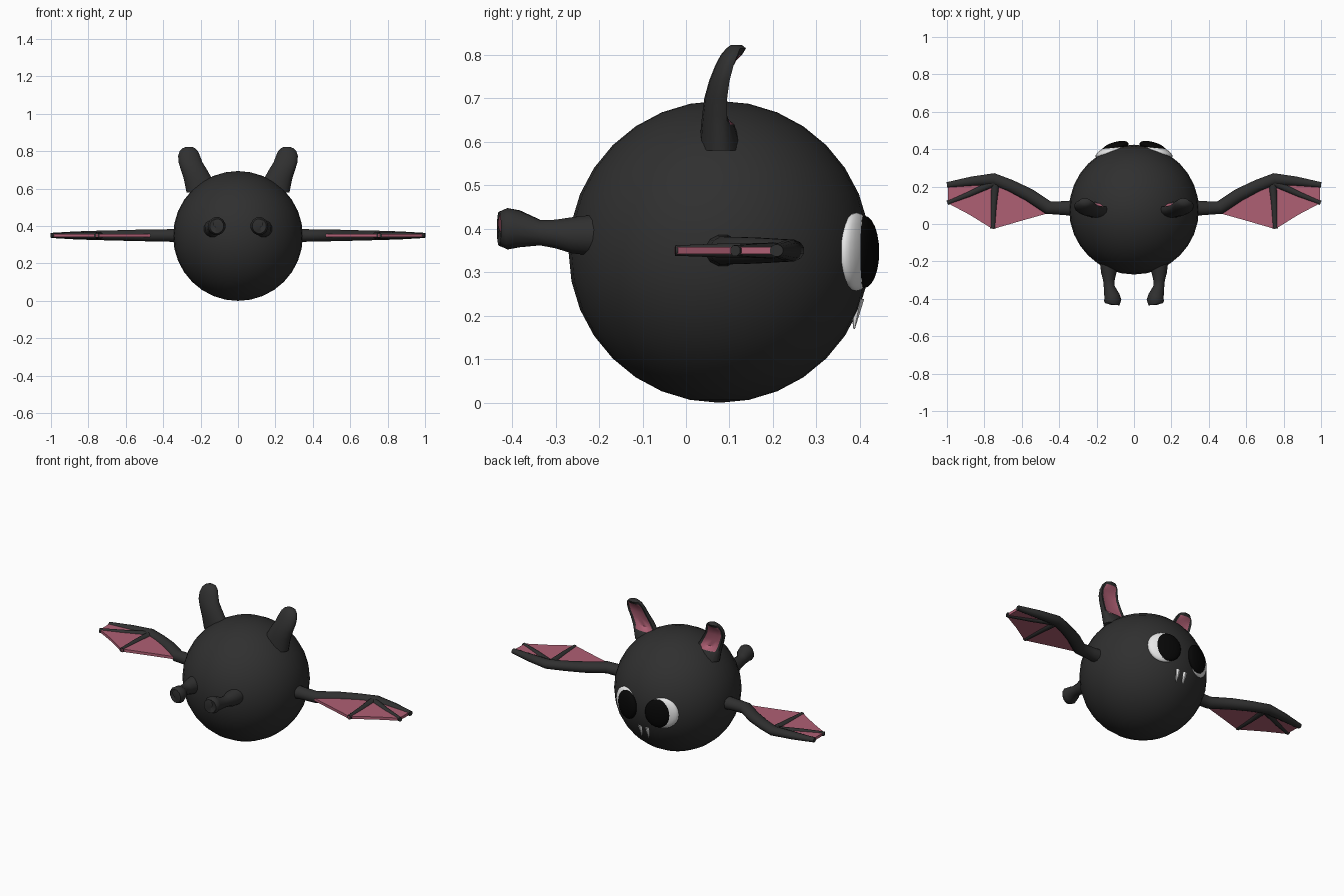
import bpy, bmesh, math
from mathutils import Vector, Matrix

if "Cube" in bpy.data.objects:
    bpy.data.objects.remove(bpy.data.objects["Cube"])

def mat(name, col):
    m = bpy.data.materials.new(name)
    m.diffuse_color = (*col, 1)
    m.use_nodes = True
    m.node_tree.nodes["Principled BSDF"].inputs["Base Color"].default_value = m.diffuse_color
    return m

FUR = mat("charcoal fur", (0.029, 0.029, 0.029))
PINK = mat("dusty pink skin", (0.43, 0.115, 0.175))
WHITE = mat("white", (0.8, 0.8, 0.8))
BLACK = mat("black", (0.002, 0.002, 0.002))
C = Vector((0, 0.077, 0.347))      # body centre
R = 0.347

def finish(bm, name, mats, angle=50):
    bmesh.ops.recalc_face_normals(bm, faces=bm.faces)
    me = bpy.data.meshes.new(name)
    bm.to_mesh(me)
    bm.free()
    for m in mats:
        me.materials.append(m)
    ob = bpy.data.objects.new(name, me)
    bpy.context.collection.objects.link(ob)
    bpy.ops.object.select_all(action='DESELECT')
    ob.select_set(True)
    bpy.context.view_layer.objects.active = ob
    bpy.ops.object.shade_smooth_by_angle(angle=math.radians(angle))
    return ob

def loft(rings):
    """Skin a list of closed rings; returns the bmesh and its end cap."""
    bm = bmesh.new()
    vs = [[bm.verts.new(p) for p in r] for r in rings]
    n = len(vs[0])
    for a, b in zip(vs, vs[1:]):
        for i in range(n):
            j = (i + 1) % n
            bm.faces.new((a[i], a[j], b[j], b[i]))
    bm.faces.new(vs[0])
    cap = bm.faces.new(vs[-1])
    return bm, cap, vs

def tube(path, n):
    """path rows: x, y, z, half width sideways, half height"""
    pts = [Vector(p[:3]) for p in path]
    rings = []
    for k, p in enumerate(path):
        t = pts[min(k + 1, len(pts) - 1)] - pts[max(k - 1, 0)]
        t.z = 0
        side = Vector((-t.y, t.x, 0)).normalized()
        rings.append([pts[k] + side * p[3] * math.cos(a) + Vector((0, 0, p[4] * math.sin(a)))
                      for a in (2 * math.pi * (i + 0.5) / n for i in range(n))])
    return loft(rings)

def ball(name, centre, radii, azimuth, m, seg=32):
    bm = bmesh.new()
    bmesh.ops.create_uvsphere(bm, u_segments=seg, v_segments=seg // 2, radius=1)
    bm.transform(Matrix.Translation(centre) @ Matrix.Rotation(-azimuth, 4, 'Z')
                 @ Matrix.Diagonal((*radii, 1)))
    return finish(bm, name, [m], 180)

# body
ball("body", C, (R, R, R), 0, FUR)

# ear sections: z, x min, x max, y min, y max
EAR = [(0.58, 0.10, 0.275, 0.03, 0.13), (0.64, 0.13, 0.287, 0.035, 0.122),
       (0.66, 0.143, 0.292, 0.037, 0.12), (0.70, 0.165, 0.305, 0.042, 0.118),
       (0.74, 0.19, 0.318, 0.053, 0.121), (0.775, 0.203, 0.32, 0.067, 0.128),
       (0.80, 0.214, 0.312, 0.08, 0.136), (0.815, 0.228, 0.298, 0.093, 0.138),
       (0.823, 0.243, 0.28, 0.104, 0.128)]
ARM = [(0.30, 0.085, 0.35, 0.045, 0.04), (0.38, 0.085, 0.35, 0.038, 0.034),
       (0.46, 0.088, 0.35, 0.037, 0.033), (0.56, 0.155, 0.35, 0.036, 0.031),
       (0.66, 0.205, 0.35, 0.033, 0.028), (0.75, 0.24, 0.35, 0.033, 0.026),
       (0.87, 0.228, 0.35, 0.026, 0.022), (1.0, 0.208, 0.35, 0.016, 0.014)]
FINGERS = [[(0.74, 0.23, 0.35, 0.024, 0.02), (0.75, 0.10, 0.35, 0.018, 0.018),
            (0.755, -0.025, 0.35, 0.015, 0.013)],
           [(0.75, 0.22, 0.35, 0.022, 0.02), (0.88, 0.16, 0.35, 0.017, 0.017),
            (0.998, 0.113, 0.35, 0.013, 0.013)]]
SKIN = [(0.45, 0.06), (0.56, 0.155), (0.66, 0.205), (0.75, 0.24), (0.87, 0.228), (0.995, 0.205),
        (0.993, 0.11), (0.88, 0.05), (0.755, -0.027), (0.60, 0.018)]
LEG = [(0.135, -0.20, 0.385, 0.05, 0.05), (0.135, -0.262, 0.385, 0.042, 0.043),
       (0.134, -0.30, 0.388, 0.032, 0.034), (0.133, -0.335, 0.391, 0.03, 0.03),
       (0.118, -0.385, 0.40, 0.043, 0.044), (0.114, -0.41, 0.40, 0.048, 0.049),
       (0.114, -0.43, 0.40, 0.038, 0.04), (0.116, -0.425, 0.413, 0.019, 0.02)]

for s, tag in ((1, "right"), (-1, "left")):
    flip = Matrix.Diagonal((s, 1, 1, 1))

    # ear with a scooped pink inside on the +y face
    N = 16
    rings, scoop = [], set()
    for k, (z, x0, x1, y0, y1) in enumerate(EAR):
        ring = []
        for i in range(N):
            a = 2 * math.pi * i / N
            y = math.cos(a)
            if math.cos(a) > 0.7 and 1 <= k <= 6:
                scoop.add((k, i))
                y = 0.15 + 0.4 * (1 - math.cos(a)) if 1 < k < 6 else 0.75 * y
            ring.append(((x0 + x1) / 2 + (x1 - x0) / 2 * math.sin(a),
                         (y0 + y1) / 2 + (y1 - y0) / 2 * y, z))
        rings.append(ring)
    bm, cap, vs = loft(rings)
    inner = {vs[k][i] for k, i in scoop}
    for f in bm.faces:
        f.material_index = int(all(v in inner for v in f.verts))
    bm.transform(flip)
    finish(bm, tag + "_ear", [FUR, PINK])

    # wing arm, finger bones and membrane
    bm, _, _ = tube(ARM, 12)
    bm.transform(flip)
    finish(bm, tag + "_wing_arm", [FUR])
    for k, path in enumerate(FINGERS):
        bm, _, _ = tube(path, 8)
        bm.transform(flip)
        finish(bm, f"{tag}_wing_finger_{k + 1}", [FUR])
    bm, _, _ = loft([[(x, y, z) for x, y in SKIN] for z in (0.342, 0.358)])
    bm.transform(flip)
    finish(bm, tag + "_wing_membrane", [PINK], 30)

    # leg with pink sole
    bm, cap, _ = tube(LEG, 12)
    cap.material_index = 1
    bm.transform(flip)
    finish(bm, tag + "_leg", [FUR, PINK])

    # eye and pupil, flattened on the body surface
    for part, az, dist, radii, m in (
            ("eye", 21, 0.337, (0.09, 0.03, 0.09), WHITE),
            ("pupil", 17, 0.348, (0.075, 0.028, 0.083), BLACK)):
        a = s * math.radians(az)
        d = Vector((math.sin(a), math.cos(a), 0))
        ball(f"{tag}_{part}", C + d * dist, radii, a, m, 24)

    # fang
    bm = bmesh.new()
    bmesh.ops.create_cone(bm, cap_ends=True, segments=6, radius1=0.002, radius2=0.016, depth=0.07)
    bm.transform(Matrix.Translation((s * 0.023, 0.39, 0.205)) @ Matrix.Rotation(math.radians(-6), 4, 'X'))
    finish(bm, tag + "_fang", [WHITE])
